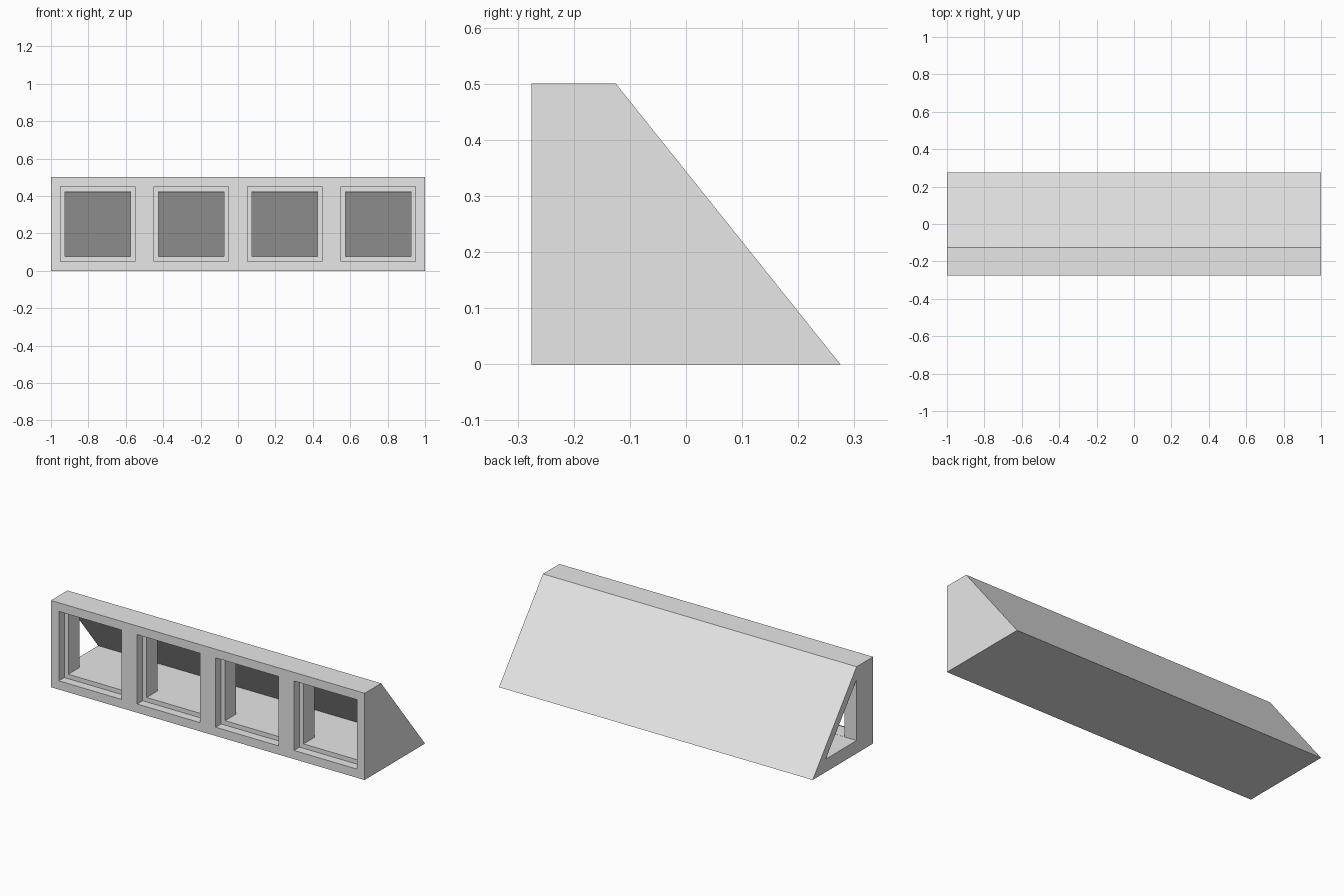
import bpy
import bmesh

cube = bpy.data.objects.get("Cube")
if cube:
    bpy.data.objects.remove(cube, do_unlink=True)

grey = bpy.data.materials.new("light_grey")
grey.use_nodes = True
grey.diffuse_color = (0.8, 0.8, 0.8, 1)
grey.node_tree.nodes["Principled BSDF"].inputs["Base Color"].default_value = (0.8, 0.8, 0.8, 1)


def prism(name, profile, x0, x1):
    """Extrude a (y, z) profile along x."""
    bm = bmesh.new()
    face = bm.faces.new([bm.verts.new((x0, y, z)) for y, z in profile])
    grown = bmesh.ops.extrude_face_region(bm, geom=[face])["geom"]
    verts = [v for v in grown if isinstance(v, bmesh.types.BMVert)]
    bmesh.ops.translate(bm, verts=verts, vec=(x1 - x0, 0, 0))
    bmesh.ops.recalc_face_normals(bm, faces=bm.faces)
    mesh = bpy.data.meshes.new(name)
    bm.to_mesh(mesh)
    bm.free()
    mesh.materials.append(grey)
    obj = bpy.data.objects.new(name, mesh)
    bpy.context.collection.objects.link(obj)
    return obj


def box(name, x, half, y0, y1):
    """Square opening cutter centred on the front wall height."""
    low, high = 0.25 - half, 0.25 + half
    return prism(name, [(y0, low), (y1, low), (y1, high), (y0, high)], x - half, x + half)


def cut(target, cutter):
    cutter.hide_render = True
    mod = target.modifiers.new("cut", "BOOLEAN")
    mod.operation = "DIFFERENCE"
    mod.solver = "EXACT"
    mod.object = cutter
    bpy.context.view_layer.objects.active = target
    bpy.ops.object.modifier_apply(modifier=mod.name)
    bpy.data.objects.remove(cutter, do_unlink=True)


# Sloped-back housing
housing = prism("housing", [(-0.275, 0), (0.275, 0), (-0.125, 0.5), (-0.275, 0.5)], -1, 1)

# Triangular cavity, open at the -x end and closed at the +x end
cut(housing, prism("cavity", [(-0.125, 0.075), (0.155, 0.075), (-0.125, 0.425)], -1.1, 0.925))

# Four stepped window openings in the front wall
for x in (-0.75, -0.25, 0.25, 0.75):
    cut(housing, box("window_recess", x, 0.2, -0.4, -0.225))
    cut(housing, box("window_opening", x, 0.1745, -0.4, -0.12))
